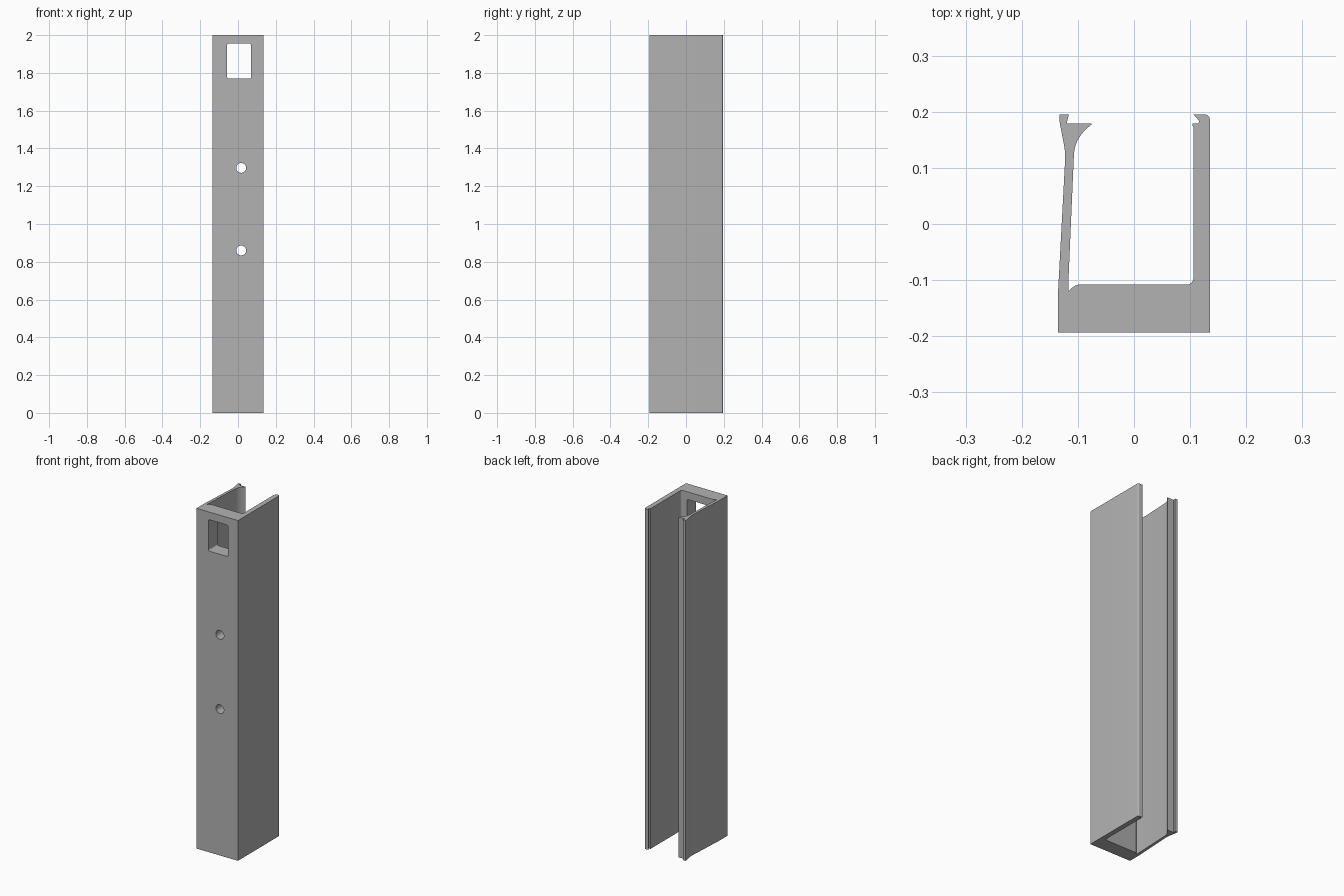
import bpy, bmesh
from math import sin, cos, pi, radians
from mathutils import Vector

cube = bpy.data.objects.get("Cube")
if cube:
    bpy.data.objects.remove(cube, do_unlink=True)

grey = bpy.data.materials.new("plain grey")
grey.use_nodes = True
grey.diffuse_color = (0.45, 0.45, 0.45, 1)
grey.node_tree.nodes["Principled BSDF"].inputs["Base Color"].default_value = grey.diffuse_color


def arc(cx, cy, r, start, end, steps=6):
    angles = [radians(start + (end - start) * i / steps) for i in range(steps + 1)]
    return [(cx + r * cos(a), cy + r * sin(a)) for a in angles]


def curve(a, b, c, steps=10):
    """Quadratic curve from a to c, pulled toward b."""
    ts = [i / steps for i in range(steps + 1)]
    return [tuple((1 - t) ** 2 * Vector(a) + 2 * t * (1 - t) * Vector(b) + t * t * Vector(c))
            for t in ts]


def prism(name, points, offset):
    """Extrude a closed 3D outline along an offset."""
    bm = bmesh.new()
    face = bm.faces.new([bm.verts.new(p) for p in points])
    ext = bmesh.ops.extrude_face_region(bm, geom=[face])
    bmesh.ops.translate(bm, vec=offset,
                        verts=[g for g in ext["geom"] if isinstance(g, bmesh.types.BMVert)])
    bmesh.ops.recalc_face_normals(bm, faces=bm.faces)
    mesh = bpy.data.meshes.new(name)
    bm.to_mesh(mesh)
    bm.free()
    mesh.materials.append(grey)
    obj = bpy.data.objects.new(name, mesh)
    bpy.context.collection.objects.link(obj)
    return obj


# Channel cross-section: thick front, stiff left wall, thin snap-in right wall
profile = [(-0.135, -0.193), (0.135, -0.193)]
profile += arc(0.127, 0.187, 0.008, 0, 90)
profile += [(0.106, 0.195), (0.116, 0.184), (0.115, 0.179), (0.104, 0.179), (0.104, 0.176),
            (0.106, 0.172)]
profile += arc(0.094, -0.096, 0.012, 0, -90)
profile += curve((-0.097, -0.108), (-0.107, -0.108), (-0.117, -0.121), 6)
profile += [(-0.117, -0.105)]
profile += curve((-0.107, 0.125), (-0.105, 0.155), (-0.076, 0.177))
profile += [(-0.076, 0.179), (-0.120, 0.179), (-0.116, 0.195), (-0.133, 0.195), (-0.133, 0.184)]
profile += curve((-0.125, 0.142), (-0.122, 0.13), (-0.123, 0.11), 4)
profile += [(-0.135, -0.115)]
channel = prism("channel", [(x, y, 0) for x, y in profile], (0, 0, 2))

# Cutters for the window and the two screw holes
x0, x1, z0, z1, r = -0.058, 0.070, 1.77, 1.955, 0.01
window = (arc(x1 - r, z1 - r, r, 0, 90) + arc(x0 + r, z1 - r, r, 90, 180)
          + arc(x0 + r, z0 + r, r, 180, 270) + arc(x1 - r, z0 + r, r, 270, 360))
outlines = {"window_cutter": window}
for label, z in (("upper", 1.297), ("lower", 0.86)):
    outlines[label + "_hole_cutter"] = arc(0.017, z, 0.026, 0, 360, 32)[:-1]

cutters = []
for name, outline in outlines.items():
    cutter = prism(name, [(x, -0.3, z) for x, z in outline], (0, 0.25, 0))
    cutter.hide_render = True
    mod = channel.modifiers.new(name, "BOOLEAN")
    mod.operation = "DIFFERENCE"
    mod.solver = "EXACT"
    mod.object = cutter
    cutters.append(cutter)

# Apply the cuts, drop the helpers and shade
bpy.ops.object.select_all(action="DESELECT")
bpy.context.view_layer.objects.active = channel
channel.select_set(True)
for mod in list(channel.modifiers):
    bpy.ops.object.modifier_apply(modifier=mod.name)
for cutter in cutters:
    bpy.data.objects.remove(cutter, do_unlink=True)
bpy.ops.object.shade_smooth_by_angle(angle=radians(25))
